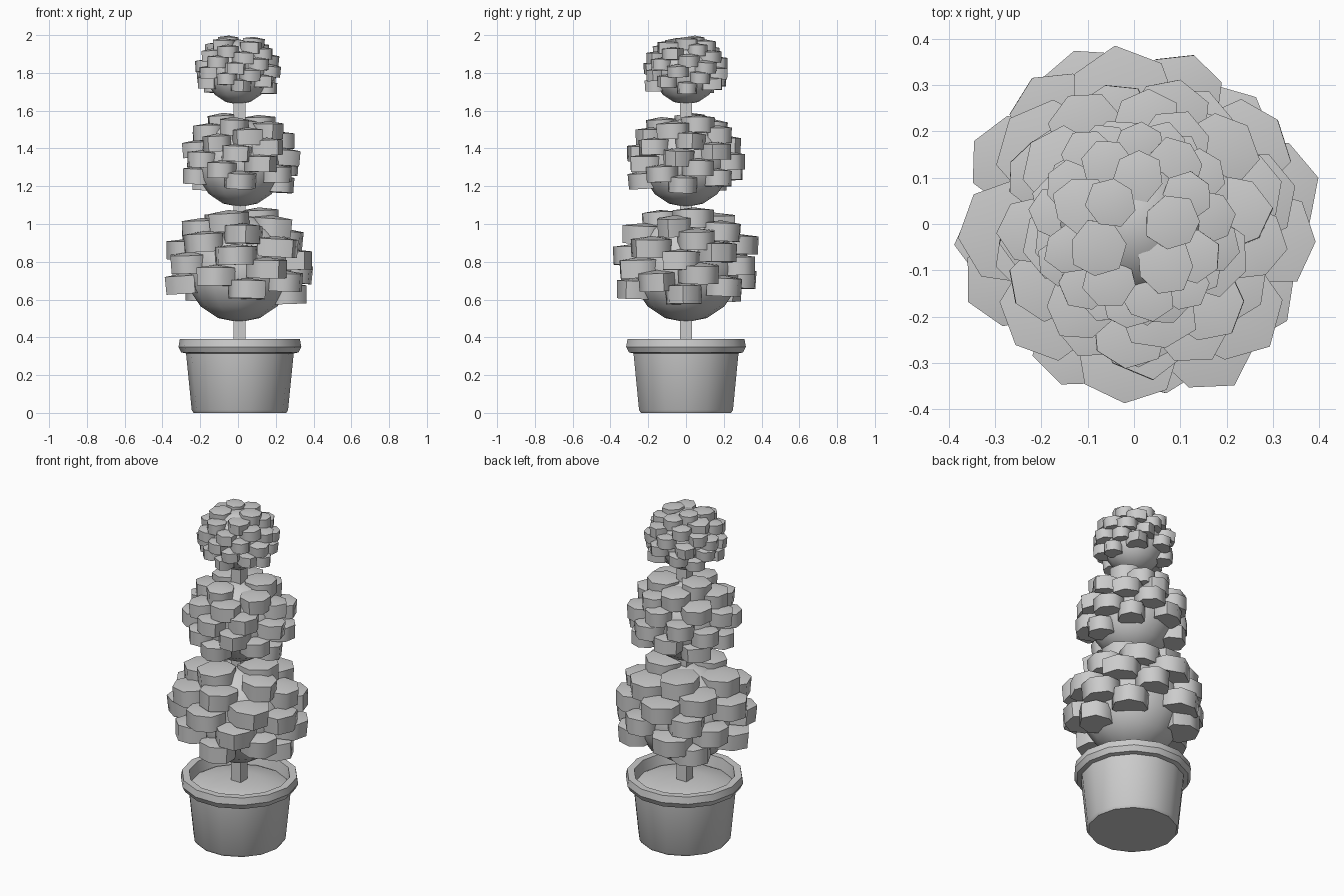
import bpy, bmesh, random
from math import sin, cos, pi, sqrt, radians
from mathutils import Vector, Euler

if "Cube" in bpy.data.objects:
    bpy.data.objects.remove(bpy.data.objects["Cube"])

random.seed(7)


def finish(name, bm, angle=35):
    bmesh.ops.recalc_face_normals(bm, faces=bm.faces)
    me = bpy.data.meshes.new(name)
    bm.to_mesh(me)
    bm.free()
    ob = bpy.data.objects.new(name, me)
    bpy.context.collection.objects.link(ob)
    bpy.context.view_layer.objects.active = ob
    ob.select_set(True)
    bpy.ops.object.shade_smooth_by_angle(angle=radians(angle))
    ob.select_set(False)
    return ob


def lathe(name, profile, sides, cx=0.0):
    """Spin (radius, z) points; radius 0 makes a pole."""
    bm = bmesh.new()
    rings = []
    for r, z in profile:
        n = sides if r > 0 else 1
        rings.append([bm.verts.new((cx + r * cos(2 * pi * i / sides),
                                    r * sin(2 * pi * i / sides), z)) for i in range(n)])
    for a, b in zip(rings, rings[1:]):
        for i in range(sides):
            j = (i + 1) % sides
            quad = [a[i % len(a)], a[j % len(a)], b[j % len(b)], b[i % len(b)]]
            bm.faces.new(list(dict.fromkeys(quad)))
    return finish(name, bm)


def add_clump(bm, centre, size, height, outward):
    """Chunky leaf: flat-bottomed seven-sided block with a low domed top."""
    sides = 7
    rot = Euler((random.uniform(-.04, .04), random.uniform(-.04, .08), outward)).to_matrix()
    low, high = [], []
    for i in range(sides):
        a = 2 * pi * i / sides
        s = size * random.uniform(.93, 1.07)
        x, y = s * cos(a), s * .97 * sin(a)
        low.append(bm.verts.new(centre + rot @ Vector((x * .97, y * .97, -height * .5))))
        high.append(bm.verts.new(centre + rot @ Vector((x, y, height * .38))))
    tip = bm.verts.new(centre + rot @ Vector((0, 0, height * .52)))
    bm.faces.new(low[::-1])
    for i in range(sides):
        j = (i + 1) % sides
        bm.faces.new((low[i], low[j], high[j], high[i]))
        bm.faces.new((high[i], high[j], tip))


def foliage(name, cx, cz, radius, count, size, height):
    # core ball
    bm = bmesh.new()
    bmesh.ops.create_uvsphere(bm, u_segments=12, v_segments=8, radius=radius)
    bmesh.ops.translate(bm, verts=bm.verts, vec=(cx, 0, cz))
    finish(name + "_core", bm)
    # leaf clumps spiralling over the upper part of the ball
    bm = bmesh.new()
    for k in range(count):
        h = -.5 + 1.44 * (k + .5) / count
        a = k * pi * (3 - sqrt(5)) + random.uniform(-.12, .12)
        r = sqrt(1 - h * h) * radius
        add_clump(bm, Vector((cx + r * cos(a), r * sin(a), cz + h * radius)),
                  size * random.uniform(.92, 1.08), height, a)
    finish(name + "_leaves", bm, 58)


# pot with overhanging rim
lathe("pot", [(0, 0), (.245, 0), (.255, .015), (.285, .315), (.31, .32), (.325, .35),
              (.318, .39), (.278, .39), (.265, .31), (0, .31)], 14, .01)
# soil
lathe("soil", [(.27, .322), (.25, .332), (.12, .352), (0, .357)], 14, .01)

# square trunk
bm = bmesh.new()
bmesh.ops.create_cube(bm, size=1)
for v in bm.verts:
    v.co = Vector((.008 + v.co.x * .065, v.co.y * .065, 1.0 + v.co.z * 1.44))
finish("trunk", bm)

# three foliage balls, largest at the bottom
foliage("lower_ball", .005, .768, .288, 30, .112, .108)
foliage("middle_ball", .012, 1.325, .235, 31, .086, .092)
foliage("upper_ball", 0, 1.805, .172, 36, .06, .066)
